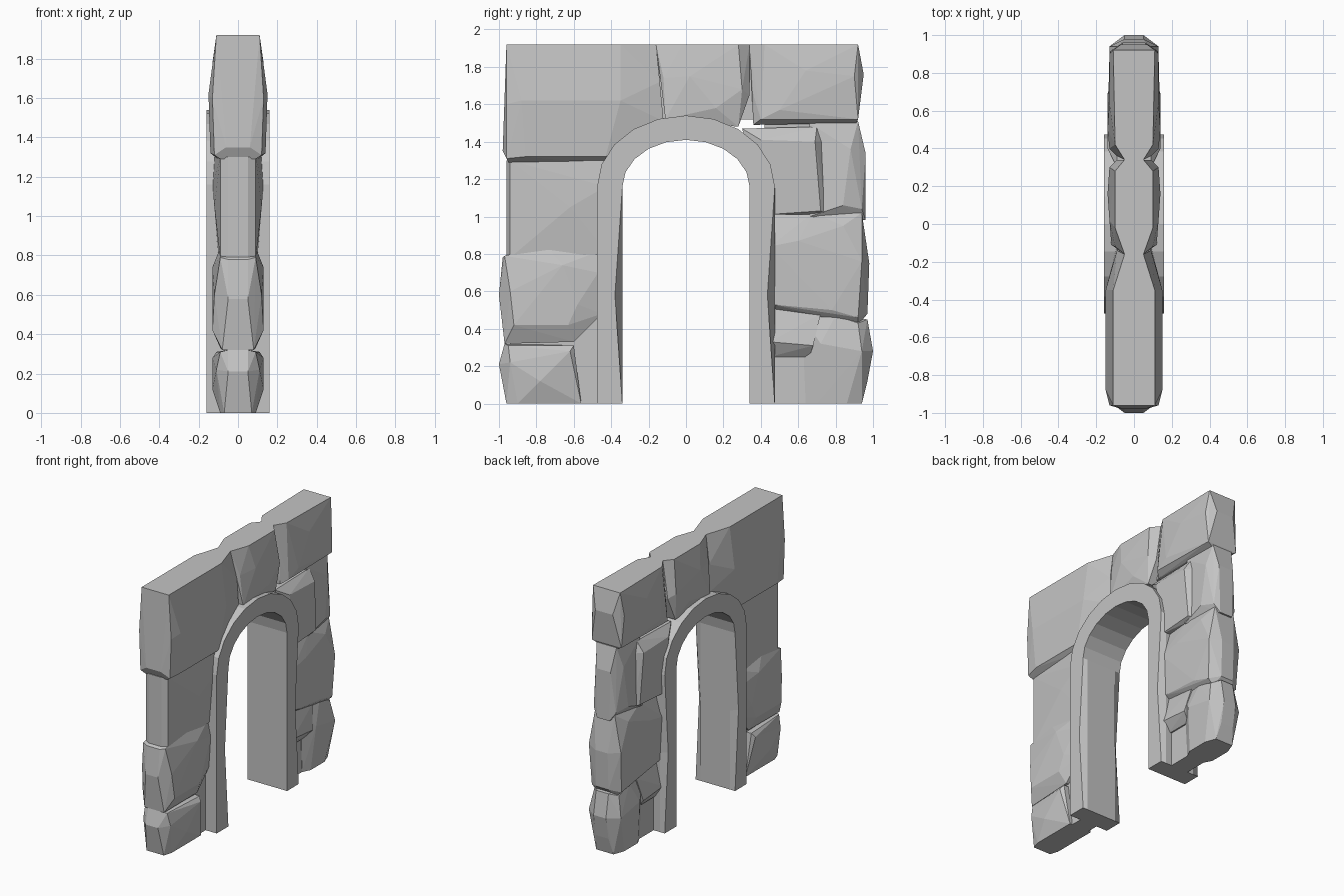
import bpy
import bmesh
from math import pi, cos, sin

default_cube = bpy.data.objects.get("Cube")
if default_cube:
    bpy.data.objects.remove(default_cube, do_unlink=True)

# Single grey stone material
stone_grey = bpy.data.materials.new("stone_grey")
stone_grey.use_nodes = True
grey = (0.55, 0.55, 0.55, 1)
stone_grey.diffuse_color = grey
stone_grey.node_tree.nodes["Principled BSDF"].inputs["Base Color"].default_value = grey


def finish(name, bm):
    """Turn a bmesh into a flat shaded stone object."""
    bmesh.ops.recalc_face_normals(bm, faces=bm.faces)
    mesh = bpy.data.meshes.new(name)
    bm.to_mesh(mesh)
    bm.free()
    mesh.materials.append(stone_grey)
    wall_part = bpy.data.objects.new(name, mesh)
    bpy.context.collection.objects.link(wall_part)
    return wall_part


def stone(name, *corners):
    """Chiselled block: hull of (y, z, half thickness) corners in hundredths."""
    bm = bmesh.new()
    for y, z, half in corners:
        for side in (-half, half):
            bm.verts.new((side / 100, y / 100, z / 100))
    hull = bmesh.ops.convex_hull(bm, input=bm.verts)
    loose = set(hull["geom_interior"]) | set(hull["geom_unused"])
    unwanted = [v for v in loose if isinstance(v, bmesh.types.BMVert)]
    bmesh.ops.delete(bm, geom=unwanted, context="VERTS")
    bmesh.ops.dissolve_limit(bm, angle_limit=0.01, verts=bm.verts, edges=bm.edges)
    return finish(name, bm)


def slab(name, y_min, y_max, z_min, z_max, half):
    """Plain recessed masonry filling the joints between stones."""
    return stone(name, (y_min, z_min, half), (y_max, z_min, half),
                 (y_min, z_max, half), (y_max, z_max, half))


def arch_surround(name, half, spring, segments):
    """Sweep a rectangular section up one jamb, over the arch and down."""
    outer_y, outer_rise = 0.475, 0.38
    inner_y, inner_rise = 0.34, 0.25
    chip, chip_height = 0.04, 0.58
    # Each station: outer core, outer face, inner face, inner core (y, z)
    stations = []

    def jamb(side, height, worn):
        face_outer = outer_y - (worn if side > 0 else 0)
        face_inner = inner_y + (worn if side < 0 else 0)
        return [(side * y, height) for y in (outer_y, face_outer, face_inner, inner_y)]

    stations.append(jamb(1, 0, 0))
    stations.append(jamb(1, chip_height, chip))
    for i in range(segments + 1):
        a = pi * i / segments
        out = (outer_y * cos(a), spring + outer_rise * sin(a))
        inn = (inner_y * cos(a), spring + inner_rise * sin(a))
        stations.append([out, out, inn, inn])
    stations.append(jamb(-1, chip_height, chip))
    stations.append(jamb(-1, 0, 0))

    bm = bmesh.new()
    rings = []
    core = half - 0.04
    for out, face_out, face_in, inn in stations:
        section = [(core, out), (half, face_out), (half, face_in), (core, inn),
                   (-core, inn), (-half, face_in), (-half, face_out), (-core, out)]
        rings.append([bm.verts.new((x, y, z)) for x, (y, z) in section])
    for low, high in zip(rings, rings[1:]):
        for i in range(len(low)):
            j = (i + 1) % len(low)
            bm.faces.new((low[i], low[j], high[j], high[i]))
    bm.faces.new(rings[0])
    bm.faces.new(rings[-1])
    return finish(name, bm)


# Arched door surround
arch_surround("arch_surround", half=0.16, spring=1.16, segments=10)

# Recessed masonry behind the stones
slab("front_pier_core", -94, -42, 0, 135, 7)
slab("back_pier_core", 42, 91, 0, 150, 7)
slab("lintel_core", -90, 90, 152, 192, 5)

# Front pier, top to bottom
stone("front_top_stone",
      (-96, 192, 11), (-35, 192, 11), (-16, 192, 5),
      (-96, 160, 13), (-88, 162, 15), (-35, 162, 15), (-14, 172, 9),
      (-98, 135, 6), (-96, 131, 12), (-86, 132, 14), (-43, 132, 14),
      (-95, 129, 9), (-43, 128, 9), (-12, 151, 9))
stone("front_middle_stone",
      (-96, 130, 5), (-94, 130, 9), (-42, 130, 12),
      (-96, 78, 5), (-94, 78, 9), (-42, 80, 10),
      (-62, 105, 12), (-43, 116, 13))
stone("front_lower_stone",
      (-97, 79, 9), (-75, 84, 9), (-45, 82, 8),
      (-98, 78, 5), (-100, 58, 5), (-94, 60, 12), (-66, 74, 13), (-47, 70, 11),
      (-92, 42, 13), (-63, 42, 13), (-58, 53, 13), (-45, 48, 9),
      (-97, 32, 8), (-60, 33, 9))
stone("front_base_stone",
      (-97, 32, 5), (-95, 31, 9), (-60, 31, 11),
      (-100, 21, 5), (-94, 22, 11), (-78, 12, 13), (-62, 28, 13),
      (-96, 0, 7), (-90, 0, 9), (-56, 0, 9))

# Keystone above the arch
stone("keystone",
      (-16, 192, 5), (-2, 192, 10), (28, 192, 10), (34, 192, 5),
      (-12, 174, 10), (2, 175, 13), (30, 168, 13), (34, 165, 9),
      (-11, 152, 12), (16, 158, 14), (28, 148, 11))

# Back pier, top to bottom
stone("back_top_stone",
      (34, 192, 5), (42, 192, 10), (92, 192, 11),
      (36, 165, 9), (64, 178, 13), (95, 176, 7), (90, 175, 13),
      (40, 152, 13), (50, 157, 14), (92, 152, 12), (91, 150, 8), (36, 149, 9))
stone("back_inner_stone",
      (30, 147, 9), (70, 148, 9), (40, 141, 14), (69, 140, 14),
      (73, 140, 9), (76, 101, 9), (72, 103, 13), (43, 101, 13))
stone("back_outer_stone",
      (66, 150, 9), (92, 151, 8), (96, 134, 6), (88, 136, 11),
      (84, 106, 12), (94, 104, 9), (96, 98, 5), (66, 100, 11))
stone("back_middle_stone",
      (43, 101, 8), (68, 102, 10), (94, 102, 8), (98, 75, 5),
      (60, 87, 13), (45, 84, 13), (94, 76, 13), (84, 95, 12),
      (46, 53, 12), (78, 50, 13), (92, 46, 12), (97, 48, 5), (92, 42, 8), (45, 50, 8))
stone("back_base_stone",
      (62, 47, 8), (92, 43, 10), (97, 45, 5), (80, 47, 10),
      (100, 28, 5), (94, 28, 13), (72, 32, 13), (97, 12, 5),
      (94, 0, 7), (86, 0, 10), (70, 0, 10), (64, 0, 7))
stone("back_filler_stone",
      (44, 51, 9), (72, 48, 10), (45, 33, 13), (68, 31, 13),
      (45, 25, 8), (66, 25, 8))
